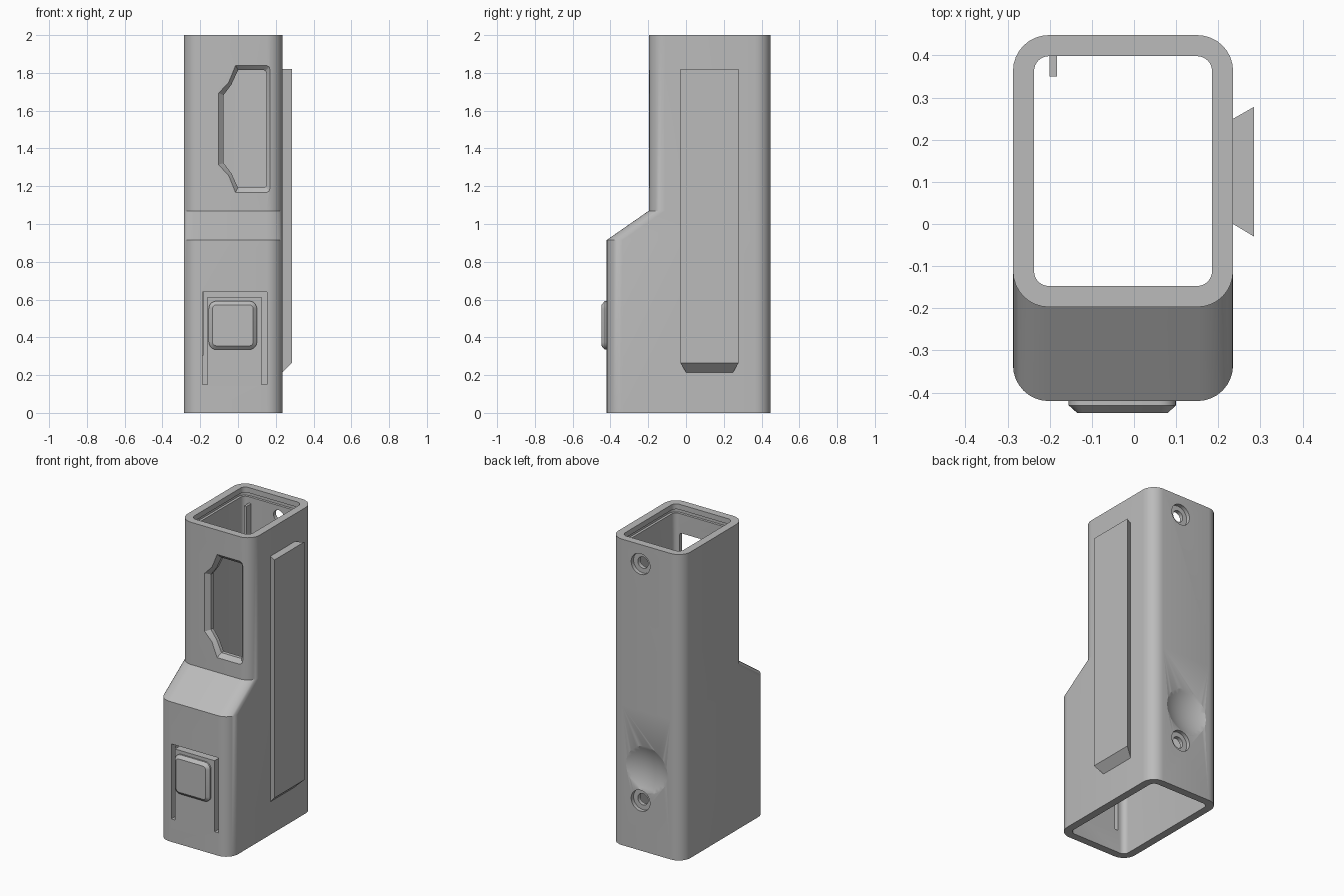
import bpy, bmesh, math
from mathutils import Vector

cube = bpy.data.objects.get("Cube")
if cube:
    bpy.data.objects.remove(cube, do_unlink=True)

grey = bpy.data.materials.new("plain_grey")
grey.use_nodes = True
colour = (0.5, 0.5, 0.5, 1)
grey.diffuse_color = colour
grey.node_tree.nodes["Principled BSDF"].inputs["Base Color"].default_value = colour


def finish(name, bm):
    bmesh.ops.recalc_face_normals(bm, faces=bm.faces)
    mesh = bpy.data.meshes.new(name)
    bm.to_mesh(mesh)
    bm.free()
    mesh.materials.append(grey)
    ob = bpy.data.objects.new(name, mesh)
    bpy.context.collection.objects.link(ob)
    return ob


def loft(name, rings):
    """Skin matching rings of points and cap both ends."""
    bm = bmesh.new()
    loops = [[bm.verts.new(p) for p in ring] for ring in rings]
    n = len(loops[0])
    for a, b in zip(loops, loops[1:]):
        for i in range(n):
            j = (i + 1) % n
            bm.faces.new((a[i], a[j], b[j], b[i]))
    bm.faces.new(loops[0])
    bm.faces.new(loops[-1])
    return finish(name, bm)


def rounded(x0, x1, y0, y1, r, steps=8):
    pts = []
    corners = ((x1 - r, y1 - r), (x0 + r, y1 - r), (x0 + r, y0 + r), (x1 - r, y0 + r))
    for k, (cx, cy) in enumerate(corners):
        for s in range(steps + 1):
            a = math.pi / 2 * (k + s / steps)
            pts.append((cx + r * math.cos(a), cy + r * math.sin(a)))
    return pts


def flat(pts, z):
    return [(x, y, z) for x, y in pts]


def upright(pts, y):
    return [(x, y, z) for x, z in pts]


def cut(target, cutter):
    cutter.hide_render = True
    mod = target.modifiers.new("cut", 'BOOLEAN')
    mod.operation, mod.solver, mod.object = 'DIFFERENCE', 'EXACT', cutter
    bpy.context.view_layer.objects.active = target
    bpy.ops.object.modifier_apply(modifier=mod.name)
    bpy.data.objects.remove(cutter, do_unlink=True)


# Housing shell: deep lower half, sloped shoulder, slimmer upper half
X0, X1, BACK, LOW, HIGH, WALL = -0.287, 0.235, 0.448, -0.42, -0.197, 0.05


def section(front, z, inset=0.0):
    r = 0.085 - min(inset, WALL)
    return flat(rounded(X0 + inset, X1 - inset, front + inset, BACK - inset, r), z)


body = loft("housing", [section(LOW, 0), section(LOW, 0.915),
                        section(HIGH, 1.07), section(HIGH, 2)])
cut(body, loft("cavity", [section(LOW, -0.1, WALL), section(LOW, 0.889, WALL),
                          section(HIGH, 1.042, WALL), section(HIGH, 2.1, WALL)]))

# Snap groove just under the top rim
cut(body, loft("groove", [section(HIGH, 1.94, 0.034), section(HIGH, 1.965, 0.034)]))

# Window with chamfered edge, mirrored about its middle height
def window_ring(half):
    mid = 1.503
    return [(x, mid + h) for x, h in half] + [(x, mid - h) for x, h in reversed(half)]


outer = window_ring([(-0.103, 0.19), (-0.05, 0.245), (-0.013, 0.337),
                     (0.15, 0.337), (0.166, 0.33), (0.173, 0.31)])
inner = window_ring([(-0.076, 0.18), (-0.035, 0.235), (0, 0.311),
                     (0.138, 0.311), (0.146, 0.307), (0.15, 0.295)])
cut(body, loft("window", [upright(outer, -0.3), upright(outer, HIGH),
                          upright(inner, HIGH + 0.026), upright(inner, -0.1)]))

# U-shaped slot that frees the spring tongue
slot = [(-0.188, 0.15), (-0.188, 0.64), (0.153, 0.64), (0.153, 0.15),
        (0.125, 0.15), (0.125, 0.614), (-0.162, 0.614), (-0.162, 0.15)]
cut(body, loft("slot", [upright(slot, -0.5), upright(slot, -0.33)]))


# Counterbored screw holes in the back wall
def disc(radius, x, z):
    return [(x + radius * math.cos(a), z + radius * math.sin(a))
            for a in (math.tau * i / 40 for i in range(40))]


for z in (1.873, 0.326):
    wide, narrow = disc(0.068, 0.015, z), disc(0.037, 0.015, z)
    cut(body, loft("screw_hole", [upright(wide, 0.6), upright(wide, BACK - 0.025),
                                  upright(narrow, BACK - 0.025), upright(narrow, 0.3)]))

# Shallow thumb dent above the lower screw hole
bm = bmesh.new()
bmesh.ops.create_uvsphere(bm, u_segments=72, v_segments=48, radius=0.34)
bmesh.ops.translate(bm, verts=bm.verts, vec=Vector((-0.03, BACK + 0.305, 0.54)))
cut(body, finish("thumb_dent", bm))

# Dovetail rail on the side, undercut at the lower end
rail = loft("side_rail", [
    [(0.225, 0.006, 0.205), (0.225, 0.244, 0.205), (0.225, 0.244, 1.82), (0.225, 0.006, 1.82)],
    [(0.285, -0.03, 0.265), (0.285, 0.278, 0.265), (0.285, 0.278, 1.82), (0.285, -0.03, 1.82)]])

# Push button on the tongue
def button_ring(inset, y):
    return upright(rounded(-0.155 + inset, 0.1 - inset, 0.335 + inset, 0.592 - inset,
                           0.04 - inset, 5), y)


button = loft("push_button", [button_ring(0, -0.4), button_ring(0, -0.43),
                              button_ring(0.02, -0.448)])

# Guide rib inside the back wall
rib_outline = [(-0.2, 0.35), (-0.183, 0.35), (-0.183, 0.41), (-0.2, 0.41)]
rib = loft("guide_rib", [flat(rib_outline, 0.305), flat(rib_outline, 1.9)])

# Smooth rounded corners, keep hard edges
bpy.ops.object.select_all(action='DESELECT')
for ob in (body, rail, button, rib):
    ob.select_set(True)
bpy.context.view_layer.objects.active = body
bpy.ops.object.shade_smooth_by_angle(angle=math.radians(25))
